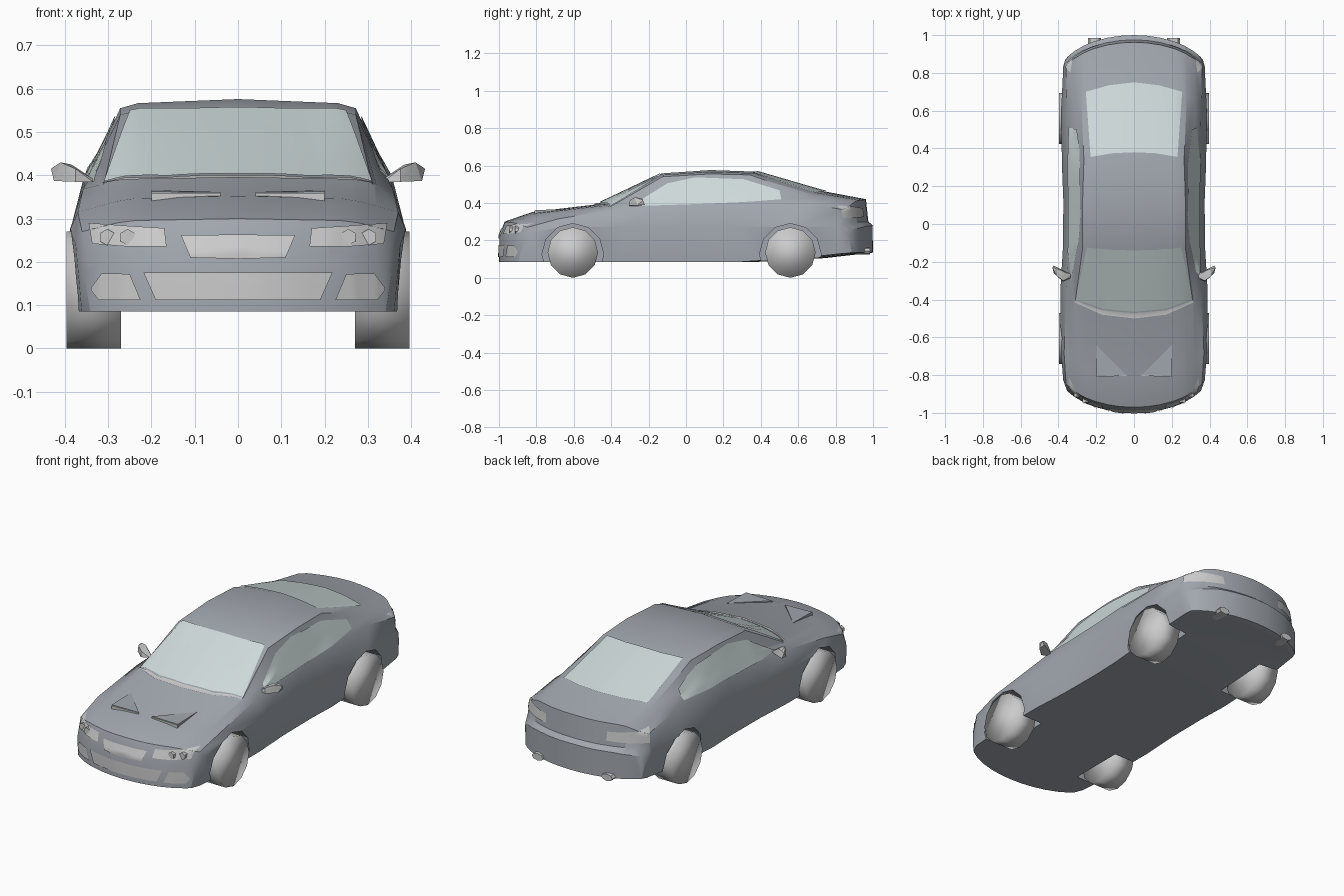
import bpy, bmesh, math
from mathutils import Vector, Matrix
from mathutils.bvhtree import BVHTree

if "Cube" in bpy.data.objects:
    bpy.data.objects.remove(bpy.data.objects["Cube"])


def material(name, rgb):
    m = bpy.data.materials.new(name)
    m.diffuse_color = (*rgb, 1)
    m.use_nodes = True
    m.node_tree.nodes["Principled BSDF"].inputs["Base Color"].default_value = m.diffuse_color
    return m


PAINT = material("paint", (0.36, 0.39, 0.43))
GLASS = material("glass", (0.62, 0.70, 0.70))


def add(name, bm, mat=None, angle=35):
    me = bpy.data.meshes.new(name)
    bm.to_mesh(me)
    bm.free()
    ob = bpy.data.objects.new(name, me)
    bpy.context.collection.objects.link(ob)
    if mat:
        me.materials.append(mat)
    if angle:
        smooth(ob, angle)
    return ob


def smooth(ob, angle):
    bpy.ops.object.select_all(action='DESELECT')
    bpy.context.view_layer.objects.active = ob
    ob.select_set(True)
    bpy.ops.object.shade_smooth_by_angle(angle=math.radians(angle))


def hull(name, pts, mat=None, angle=35):
    bm = bmesh.new()
    for p in pts:
        bm.verts.new(p)
    r = bmesh.ops.convex_hull(bm, input=bm.verts)
    loose = [v for v in bm.verts if not v.link_faces]
    bmesh.ops.delete(bm, geom=loose, context='VERTS')
    bmesh.ops.recalc_face_normals(bm, faces=bm.faces)
    return add(name, bm, mat, angle)


def cylinder(name, centre, radius, depth, axis, sides, mat=None, angle=35, squash=1):
    bm = bmesh.new()
    rot = Matrix.Rotation(math.pi / 2, 4, 'Y' if axis == 'X' else 'X')
    bmesh.ops.create_cone(bm, cap_ends=True, segments=sides, radius1=radius, radius2=radius, depth=depth,
                          matrix=Matrix.Translation(centre) @ Matrix.Diagonal((1, 1, squash, 1)) @ rot)
    return add(name, bm, mat, angle)


# Body stations: y, bottom z, max half width, shoulder x, z, roof edge x, z, centre z
STATIONS = [
    (-1.00, .085, .355, .345, .200, .25, .215, .220),
    (-0.97, .085, .375, .360, .270, .28, .290, .300),
    (-0.82, .085, .388, .370, .315, .28, .340, .352),
    (-0.48, .085, .388, .358, .368, .31, .380, .392),
    (-0.13, .085, .376, .345, .390, .272, .540, .558),
    (0.13, .085, .374, .345, .395, .272, .555, .576),
    (0.38, .085, .380, .350, .400, .265, .550, .567),
    (0.74, .105, .387, .355, .400, .280, .445, .462),
    (0.962, .130, .375, .360, .365, .27, .408, .420),
    (0.975, .130, .375, .365, .290, .28, .295, .300),
    (1.00, .135, .365, .350, .260, .27, .270, .280),
]


def ring(y, zb, wm, ws, zs, wr, zr, zc):
    half = [(wm - .014, zb), (wm, min(.275, zs - .03)), (ws, zs), (wr, zr), (wr * .85, zr + (zc - zr) * .55)]
    pts = [(0, zb)] + half + [(0, zc)] + [(-x, z) for x, z in reversed(half)]
    return [(x, y, z) for x, z in pts]


bm = bmesh.new()
rings = [[bm.verts.new(p) for p in ring(*s)] for s in STATIONS]
n = len(rings[0])
for a, b in zip(rings, rings[1:]):
    for i in range(n):
        bm.faces.new((a[i], a[(i + 1) % n], b[(i + 1) % n], b[i]))
bm.faces.new(rings[0])
bm.faces.new(rings[-1])
# Slice lengthwise, then round nose and tail in plan
for x in (.07, .14, .21, .27, .32):
    for s in (1, -1):
        bmesh.ops.bisect_plane(bm, geom=bm.verts[:] + bm.edges[:] + bm.faces[:],
                               plane_co=(s * x, 0, 0), plane_no=(1, 0, 0), dist=1e-5)
for v in bm.verts:
    f = min(1, max(0, (abs(v.co.y) - .1) / .4))
    v.co.y -= math.copysign(f * .22 * (1 - math.sqrt(1 - (v.co.x / .4) ** 2)), v.co.y)
bmesh.ops.recalc_face_normals(bm, faces=bm.faces)
SURF = BVHTree.FromBMesh(bm)
body = add("body", bm, PAINT, None)

# Wheel arches and wheels
for end, y in (("front", -.605), ("rear", .558)):
    for side, s in (("right", 1), ("left", -1)):
        cutter = cylinder("arch_cutter", (s * .375, y, .125), .165, .25, 'X', 12)
        cutter.hide_render = True
        mod = body.modifiers.new("arch", 'BOOLEAN')
        mod.operation, mod.solver, mod.object = 'DIFFERENCE', 'EXACT', cutter
        bpy.context.view_layer.objects.active = body
        bpy.ops.object.modifier_apply(modifier=mod.name)
        bpy.data.objects.remove(cutter)
        cylinder(f"{end}_{side}_wheel", (s * .333, y, .135), .135, .126, 'X', 12, angle=180)
smooth(body, 30)


def hit(p, d):
    d = Vector(d).normalized()
    loc = SURF.ray_cast(Vector(p) + d * 1.5, -d)[0]
    return (loc or Vector(p)), d


def patch(name, low, high, d, mat=None, k=6, rows=6, s=1, lift=.005):
    """Panel between two outlines, laid on the body surface along direction d."""
    flip = lambda p: Vector((s * p[0], p[1], p[2]))
    d = flip(d)

    def fine(line):
        pts = [flip(a).lerp(flip(b), i / k) for a, b in zip(line, line[1:]) for i in range(k)]
        return pts + [flip(line[-1])]
    bm = bmesh.new()
    grid = []
    for a, b in zip(fine(low), fine(high)):
        col = []
        for j in range(rows + 1):
            loc, u = hit(a.lerp(b, j / rows), d)
            col.append(bm.verts.new(loc + u * lift))
        grid.append(col)
    for a, b in zip(grid, grid[1:]):
        for j in range(rows):
            bm.faces.new((a[j], b[j], b[j + 1], a[j + 1]))
    bm.normal_update()
    if sum(f.normal.dot(d) for f in bm.faces) < 0:
        bmesh.ops.reverse_faces(bm, faces=bm.faces)
    return add(name, bm, mat)


FRONT, UP, SIDE = (0, -1, 0), (0, 0, 1), (1, 0, 0)

# Windscreen, rear window and cowl strip
patch("windscreen", [(-.31, -.40, 0), (-.16, -.45, 0), (0, -.465, 0), (.16, -.45, 0), (.31, -.40, 0)],
      [(-.25, -.125, 0), (-.12, -.137, 0), (0, -.14, 0), (.12, -.137, 0), (.25, -.125, 0)], UP, GLASS)
patch("rear_window", [(-.23, .355, 0), (-.11, .375, 0), (0, .38, 0), (.11, .375, 0), (.23, .355, 0)],
      [(-.255, .70, 0), (-.13, .735, 0), (0, .75, 0), (.13, .735, 0), (.255, .70, 0)], UP, GLASS)
patch("cowl_strip", [(-.315, -.415, 0), (-.17, -.48, 0), (0, -.50, 0), (.17, -.48, 0), (.315, -.415, 0)],
      [(-.31, -.405, 0), (-.17, -.457, 0), (0, -.472, 0), (.17, -.457, 0), (.31, -.405, 0)], UP, rows=2)

# Grilles
patch("upper_grille", [(-.11, 0, .21), (0, 0, .207), (.11, 0, .21)],
      [(-.132, 0, .262), (0, 0, .263), (.132, 0, .262)], FRONT)
patch("lower_grille", [(-.19, 0, .112), (0, 0, .112), (.19, 0, .112)],
      [(-.218, 0, .175), (0, 0, .175), (.218, 0, .175)], FRONT)

for side, s in (("right", 1), ("left", -1)):
    # Side glass
    patch(f"{side}_side_window",
          [(0, -.30, .385), (0, -.12, .388), (0, .05, .394), (0, .31, .405), (0, .51, .42)],
          [(0, -.28, .392), (0, -.10, .505), (0, .05, .537), (0, .31, .527), (0, .50, .468)],
          SIDE, GLASS, s=s)
    # Headlight with two hexagonal lamps, fog light, tail light
    patch(f"{side}_headlight", [(.165, 0, .235), (.25, 0, .235), (.337, 0, .242)],
          [(.17, 0, .278), (.25, 0, .283), (.345, 0, .29)], FRONT, s=s)
    for x in (.255, .302):
        loc, d = hit((s * x, 0, .257), FRONT)
        cylinder(f"{side}_lamp", loc, .019, .024, 'Y', 6)
    patch(f"{side}_fog_light", [(.225, 0, .112), (.28, 0, .112), (.322, 0, .112), (.34, 0, .135)],
          [(.25, 0, .172), (.28, 0, .173), (.315, 0, .173), (.34, 0, .14)], FRONT, s=s)
    patch(f"{side}_tail_light", [(.20, .97, .325), (.29, .93, .322), (.36, .83, .32)],
          [(.21, .97, .372), (.29, .93, .378), (.355, .82, .388)], (1, 1, 0), s=s)
    # Bonnet scoop: rising wedge with a light opening
    a, b, c = (hit((s * x, y, 0), UP)[0] for x, y in ((.04, -.80), (.20, -.805), (.20, -.64)))
    up = Vector((0, 0, 1))
    hull(f"{side}_scoop", [a - up * .01, b - up * .01, c - up * .01, a + up * .008, b + up * .02, c + up * .001], PAINT)
    hull(f"{side}_scoop_opening", [p + Vector((0, dy, dz)) for p, h in ((a, .006), (b, .017))
                                   for dy in (-.004, .002) for dz in (-.008, h)])
    # Door mirror: stalk widening to a faceted housing
    hull(f"{side}_mirror", [(s * x, y, z) for x, y, z in (
        (.335, -.285, .385), (.335, -.265, .385), (.335, -.275, .392),
        (.375, -.305, .385), (.37, -.255, .385), (.375, -.30, .415), (.385, -.245, .425), (.41, -.275, .43),
        (.425, -.26, .387), (.432, -.23, .415), (.425, -.22, .39), (.415, -.235, .425))], None, 25)
    # Exhaust tip
    cylinder(f"{side}_exhaust", (s * .21, .945, .143), .034, .08, 'Y', 8, squash=.55)
